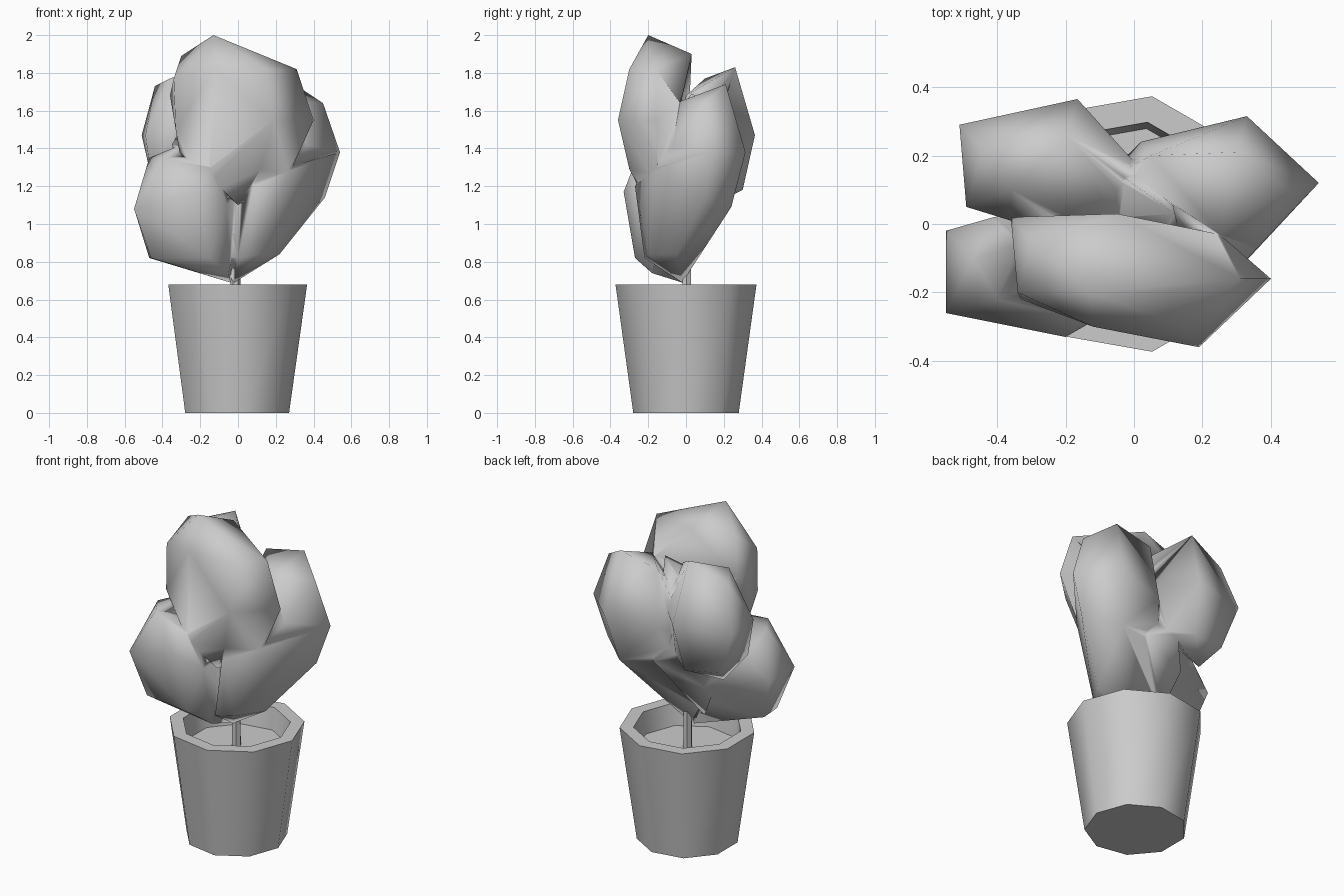
import bpy, bmesh, math

if "Cube" in bpy.data.objects:
    bpy.data.objects.remove(bpy.data.objects["Cube"])

CX = -0.013  # pot axis


def new_object(name, bm):
    bmesh.ops.recalc_face_normals(bm, faces=bm.faces)
    mesh = bpy.data.meshes.new(name)
    bm.to_mesh(mesh)
    bm.free()
    obj = bpy.data.objects.new(name, mesh)
    bpy.context.collection.objects.link(obj)
    return obj


def activate(obj):
    bpy.ops.object.select_all(action='DESELECT')
    obj.select_set(True)
    bpy.context.view_layer.objects.active = obj


def lathe(name, profile, sides, x, y):
    """Closed turned form from (radius, z) rings, capped at both ends."""
    bm = bmesh.new()
    rings = []
    for r, z in profile:
        rings.append([bm.verts.new((x + r * math.cos(math.tau * i / sides),
                                    y + r * math.sin(math.tau * i / sides), z))
                      for i in range(sides)])
    for a, b in zip(rings, rings[1:]):
        for i in range(sides):
            j = (i + 1) % sides
            bm.faces.new((a[i], a[j], b[j], b[i]))
    bm.faces.new(rings[0])
    bm.faces.new(rings[-1])
    obj = new_object(name, bm)
    activate(obj)
    bpy.ops.object.shade_smooth_by_angle(angle=math.radians(45))
    return obj


def lobe(name, points):
    """Faceted leaf clump: convex hull of a few corner points."""
    bm = bmesh.new()
    for p in points:
        bm.verts.new(p)
    bmesh.ops.convex_hull(bm, input=bm.verts)
    bmesh.ops.delete(bm, geom=[v for v in bm.verts if not v.link_faces], context='VERTS')
    return new_object(name, bm)


# Pot with rim, inner wall and soil level
lathe("pot", [(0.2835, 0), (0.379, 0.68), (0.302, 0.68), (0.283, 0.55)], 9, CX, 0)

# Trunk
lathe("trunk", [(0.027, 0.54), (0.025, 0.85)], 6, CX, 0.003)

# Foliage clumps
top = lobe("foliage", [
    (-.13, -.2, 2.0), (.08, -.2, 1.91), (-.3, -.05, 1.89), (-.05, .03, 1.9),
    (.11, -.1, 1.87), (.31, -.16, 1.82), (-.12, -.3, 1.82), (.15, -.3, 1.82),
    (-.34, -.2, 1.77), (-.36, .02, 1.68), (.4, -.16, 1.55), (.25, -.03, 1.63),
    (.19, -.36, 1.55), (-.33, -.22, 1.5), (-.31, -.18, 1.38), (.27, -.15, 1.26),
    (.12, -.3, 1.29), (-.15, -.27, 1.25), (0, -.2, 1.1)])
low_left = lobe("foliage_low_left", [
    (-.55, -.02, 1.08), (-.55, -.26, 1.08), (-.2, -.33, 1.17), (-.47, -.1, 1.35),
    (-.4, -.22, 1.35), (-.3, -.05, 1.42), (-.47, -.08, .82), (-.46, -.22, .82),
    (-.15, -.27, .82), (-.04, -.02, .69), (-.05, -.18, .74), (-.06, -.25, 1.1),
    (.05, .05, 1.2), (-.2, .06, 1.0), (-.41, .02, 1.2), (-.15, -.28, 1.3)])
right = lobe("foliage_right", [
    (.3, .21, 1.74), (.25, -.03, 1.65), (.45, .1, 1.64), (.05, .2, 1.69),
    (.33, .315, 1.38), (.54, .12, 1.38), (.02, .24, 1.35), (.46, .1, 1.14),
    (.28, .24, 1.09), (.32, .0, 1.03), (.22, -.05, .84), (.1, .1, .9),
    (-.02, -.02, .69), (0, -.22, .82), (.12, -.2, .84), (.27, -.17, 1.28),
    (.08, -.27, 1.2), (.05, -.24, 1.0), (-.1, .12, 1.3), (-.12, .04, .83),
    (.36, -.07, 1.42)])
back_left = lobe("foliage_back_left", [
    (-.2, .26, 1.83), (-.36, .1, 1.77), (-.44, .22, 1.73), (-.05, .1, 1.72),
    (-.51, .29, 1.47), (-.165, .365, 1.47), (-.49, .05, 1.47), (.02, .16, 1.45),
    (-.46, .06, 1.25), (-.42, .25, 1.2), (-.2, .3, 1.18), (-.35, .14, 1.1),
    (-.07, .2, 1.2), (-.1, -.05, 1.4), (-.36, .01, 1.5), (-.05, 0, 1.68)])
# Inner mass filling the gaps between the clumps
core = lobe("foliage_core", [
    (-.02, .13, 1.64), (.12, .03, 1.69), (-.25, .0, 1.6), (-.2, -.2, 1.4),
    (.15, -.1, 1.1), (-.14, .21, 1.2), (-.22, .14, 1.02), (-.16, .05, .8),
    (.08, .2, 1.12), (-.35, -.05, 1.42), (0, -.15, .9)])

# Merge the clumps into one smooth crown
activate(top)
for part in (core, low_left, right, back_left):
    mod = top.modifiers.new("join", 'BOOLEAN')
    mod.operation = 'UNION'
    mod.solver = 'EXACT'
    mod.object = part
    bpy.ops.object.modifier_apply(modifier=mod.name)
    bpy.data.objects.remove(part, do_unlink=True)
bpy.ops.object.shade_smooth()
